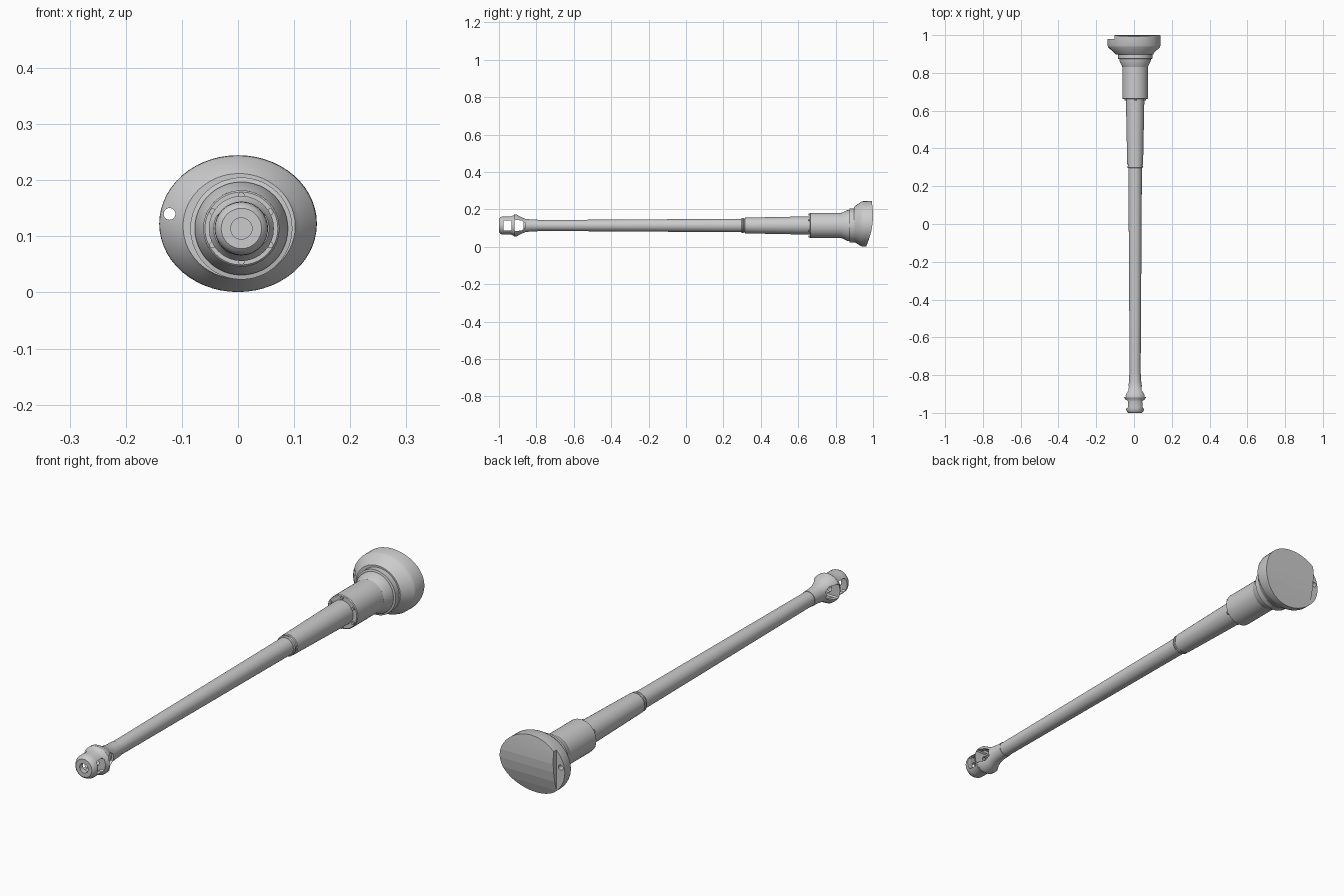
import bpy, bmesh, math

if "Cube" in bpy.data.objects:
    bpy.data.objects.remove(bpy.data.objects["Cube"])

CX, CZ = 0.006, 0.114          # barrel axis
mat = bpy.data.materials.new("plain grey")
mat.diffuse_color = (0.6, 0.6, 0.6, 1)
mat.use_nodes = True
mat.node_tree.nodes["Principled BSDF"].inputs["Base Color"].default_value = mat.diffuse_color


def finish(bm, name, smooth=True):
    bmesh.ops.recalc_face_normals(bm, faces=bm.faces)
    me = bpy.data.meshes.new(name)
    bm.to_mesh(me)
    bm.free()
    me.materials.append(mat)
    ob = bpy.data.objects.new(name, me)
    bpy.context.collection.objects.link(ob)
    if smooth:
        shade(ob)
    return ob


def shade(ob):
    bpy.ops.object.select_all(action='DESELECT')
    bpy.context.view_layer.objects.active = ob
    ob.select_set(True)
    bpy.ops.object.shade_smooth_by_angle(angle=math.radians(30))


def loft(name, sections, n=40, closed=False):
    """Rings along y; each section is (y, radius) or (y, rx, rz, cx, cz)."""
    bm = bmesh.new()
    rings = []
    for s in sections:
        y, rx, rz, cx, cz = s if len(s) == 5 else (s[0], s[1], s[1], CX, CZ)
        rings.append([bm.verts.new((cx + rx * math.cos(2 * math.pi * i / n), y,
                                    cz + rz * math.sin(2 * math.pi * i / n))) for i in range(n)])
    pairs = list(zip(rings, rings[1:]))
    if closed:
        pairs.append((rings[-1], rings[0]))
    else:
        bm.faces.new(rings[0])
        bm.faces.new(rings[-1])
    for a, b in pairs:
        for i in range(n):
            j = (i + 1) % n
            bm.faces.new((a[i], a[j], b[j], b[i]))
    return finish(bm, name)


def prism(name, pts, x0, x1):
    """Extrude a (y, z) outline along x."""
    bm = bmesh.new()
    a = [bm.verts.new((x0, y, z)) for y, z in pts]
    b = [bm.verts.new((x1, y, z)) for y, z in pts]
    bm.faces.new(a)
    bm.faces.new(b)
    for i in range(len(pts)):
        j = (i + 1) % len(pts)
        bm.faces.new((a[i], a[j], b[j], b[i]))
    return finish(bm, name, False)


def cut(ob, cutters):
    """Subtract the cutters, bake the result and remove them."""
    for c in cutters:
        m = ob.modifiers.new("cut", 'BOOLEAN')
        m.operation, m.solver, m.object = 'DIFFERENCE', 'EXACT', c
    dg = bpy.context.evaluated_depsgraph_get()
    me = bpy.data.meshes.new_from_object(ob.evaluated_get(dg))
    ob.modifiers.clear()
    ob.data = me
    for c in cutters:
        bpy.data.objects.remove(c)
    shade(ob)


# Tapered tube, thermal sleeve and its narrow collar
loft("barrel_tube", [(-0.87, 0.027), (-0.80, 0.029), (0.31, 0.036)], 32)
loft("barrel_sleeve", [(0.296, 0.038), (0.30, 0.041), (0.306, 0.041), (0.308, 0.038),
                       (0.314, 0.038), (0.316, 0.042), (0.67, 0.049), (0.70, 0.049)], 32)

# Hollow muzzle brake: outer skin, then two inner chambers with a baffle
brake = loft("muzzle_brake", [
    (-1.0, 0.019), (-1.0, 0.036), (-0.995, 0.042), (-0.985, 0.047), (-0.97, 0.048),
    (-0.94, 0.047), (-0.93, 0.050), (-0.918, 0.058), (-0.905, 0.058), (-0.88, 0.044),
    (-0.86, 0.036), (-0.83, 0.032), (-0.795, 0.031), (-0.795, 0.019),
    (-0.858, 0.019), (-0.862, 0.027), (-0.88, 0.034), (-0.912, 0.042), (-0.912, 0.019),
    (-0.93, 0.019), (-0.93, 0.037), (-0.975, 0.037), (-0.98, 0.019)], 32, closed=True)
front_window = prism("front_window_cutter", [
    (y, CZ + z) for y, z in [(-0.97, -0.028), (-0.938, -0.028), (-0.932, -0.022), (-0.932, 0.022),
                             (-0.938, 0.028), (-0.97, 0.028), (-0.976, 0.022), (-0.976, -0.022)]], -0.1, 0.1)
rear_window = prism("rear_window_cutter", [
    (y, CZ + z) for y, z in [(-0.912, -0.030), (-0.88, -0.027), (-0.86, -0.014), (-0.86, 0.014),
                             (-0.88, 0.027), (-0.912, 0.030), (-0.917, 0.025), (-0.917, -0.025)]], -0.1, 0.1)
cut(brake, [front_window, rear_window])

# Recoil sleeve with six bolts round its front face
loft("recoil_sleeve", [(0.662, 0.053), (0.662, 0.065), (0.665, 0.068), (0.85, 0.068)], 40)
for k in range(6):
    a = math.radians(30 + 60 * k)
    x, z = CX + 0.059 * math.cos(a), CZ + 0.059 * math.sin(a)
    loft("sleeve_bolt", [(0.654, 0.006, 0.006, x, z), (0.67, 0.006, 0.006, x, z)], 10)

# Flared neck and collar behind the recoil sleeve
loft("mantlet_neck", [(0.832, 0.068), (0.865, 0.083), (0.873, 0.083), (0.875, 0.091),
                      (0.898, 0.091), (0.90, 0.086), (0.92, 0.086)], 48)

# Oval mantlet, cut by a curved rear face, a side step and a sight hole
mantlet = loft("mantlet", [(0.898, 0.100, 0.094, 0.002, 0.118), (0.908, 0.108, 0.100, 0, 0.121),
                           (0.936, 0.137, 0.118, 0, 0.122), (0.945, 0.140, 0.1215, 0, 0.1225),
                           (1.03, 0.141, 0.1225, 0, 0.1225)], 56)
rear = prism("rear_cutter", [(0.958, -0.02), (0.963, 0.0), (0.978, 0.04), (0.990, 0.08),
                             (0.997, 0.12), (1.0, 0.155), (0.999, 0.195), (0.993, 0.25),
                             (0.99, 0.28), (1.2, 0.28), (1.2, -0.02)], -0.3, 0.3)
step = prism("step_cutter", [(0.98, -0.1), (1.1, -0.1), (1.1, 0.4), (0.98, 0.4)], -0.3, -0.102)
hole = loft("hole_cutter", [(0.8, 0.0105, 0.0105, -0.122, 0.14), (1.1, 0.0105, 0.0105, -0.122, 0.14)], 20)
cut(mantlet, [rear, step, hole])
